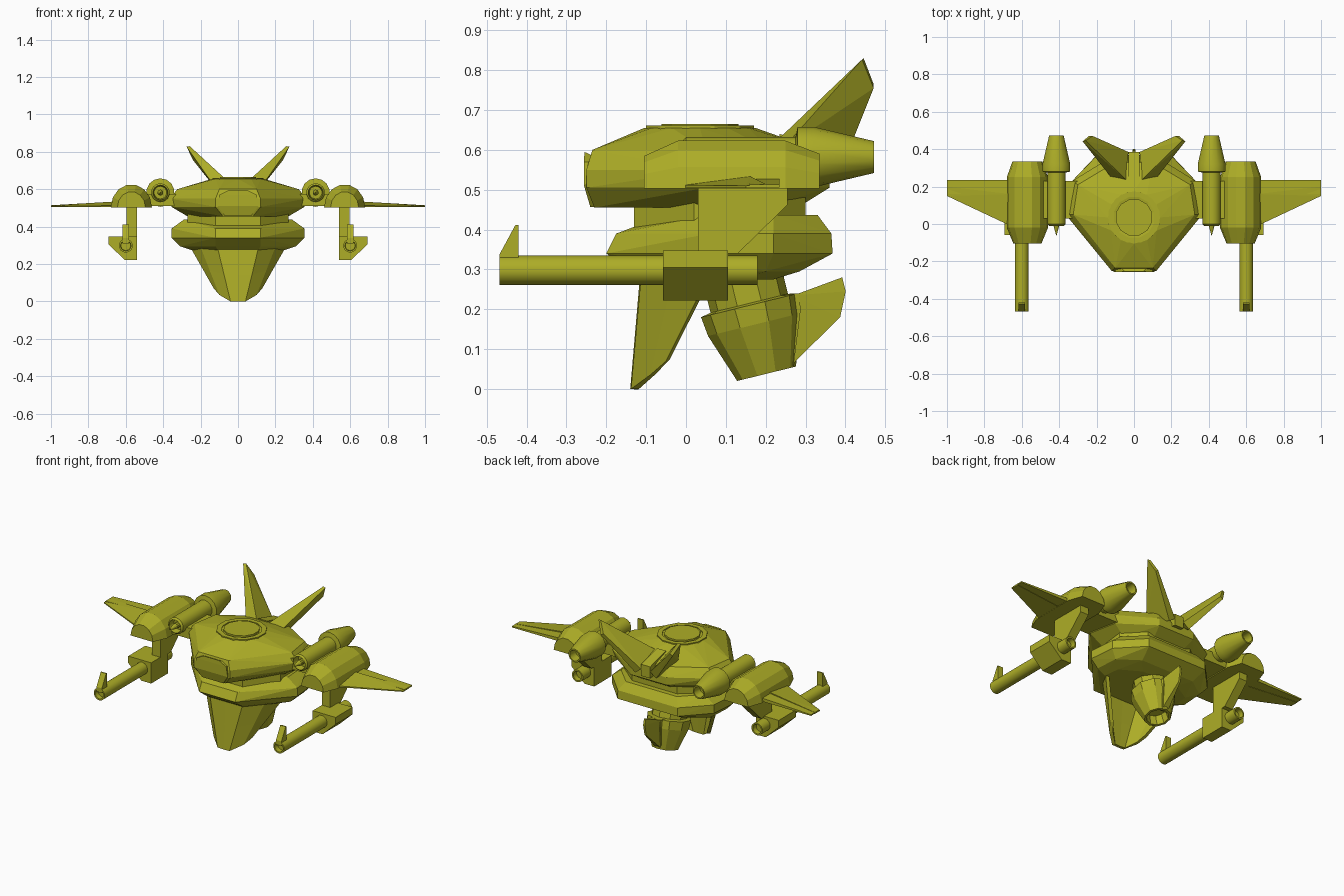
import bpy, bmesh, math
from mathutils import Matrix, Vector

if "Cube" in bpy.data.objects:
    bpy.data.objects.remove(bpy.data.objects["Cube"])

mat = bpy.data.materials.new("olive_paint")
mat.diffuse_color = (0.42, 0.42, 0.02, 1)
mat.use_nodes = True
mat.node_tree.nodes["Principled BSDF"].inputs["Base Color"].default_value = mat.diffuse_color


def finish(name, bm):
    bmesh.ops.remove_doubles(bm, verts=bm.verts, dist=1e-5)
    bmesh.ops.recalc_face_normals(bm, faces=bm.faces)
    me = bpy.data.meshes.new(name)
    bm.to_mesh(me)
    bm.free()
    ob = bpy.data.objects.new(name, me)
    bpy.context.collection.objects.link(ob)
    me.materials.append(mat)
    return ob


def hull(name, pts, both=False):
    """Convex solid around points; both=True adds the points mirrored in x."""
    bm = bmesh.new()
    for x, y, z in list(pts) + ([(-x, y, z) for x, y, z in pts] if both else []):
        bm.verts.new((x, y, z))
    bmesh.ops.remove_doubles(bm, verts=bm.verts, dist=1e-5)
    r = bmesh.ops.convex_hull(bm, input=bm.verts)
    junk = {v for v in r["geom_interior"] + r["geom_unused"] if isinstance(v, bmesh.types.BMVert)}
    bmesh.ops.delete(bm, geom=list(junk), context='VERTS')
    bmesh.ops.dissolve_limit(bm, angle_limit=0.02, verts=bm.verts, edges=bm.edges)
    return finish(name, bm)


def layers(rings):
    return [(x, y, z) for z, ring in rings for x, y in ring]


def lathe(name, profile, center, tilt, n=12, smooth=False):
    """Revolve (radius, height) pairs; tilt is the rotation of the axis about x."""
    bm = bmesh.new()
    M = Matrix.Translation(center) @ Matrix.Rotation(math.radians(tilt), 4, 'X')
    rows = []
    for r, h in profile:
        rows.append([bm.verts.new(M @ Vector((r * math.cos(2 * math.pi * (i + .5) / n),
                                              r * math.sin(2 * math.pi * (i + .5) / n), h)))
                     for i in range(n)])
    for a, b in zip(rows, rows[1:]):
        for i in range(n):
            j = (i + 1) % n
            bm.faces.new((a[i], a[j], b[j], b[i]))
    ob = finish(name, bm)
    if smooth:
        ob.data.shade_smooth()
        bpy.context.view_layer.objects.active = ob
        bpy.ops.object.select_all(action='DESELECT')
        ob.select_set(True)
        bpy.ops.object.shade_smooth_by_angle(angle=math.radians(35))
    return ob


def prism(name, yz, x0, x1):
    """Side outline extruded between two x positions (any outline)."""
    bm = bmesh.new()
    a = [bm.verts.new((x0, y, z)) for y, z in yz]
    b = [bm.verts.new((x1, y, z)) for y, z in yz]
    bm.faces.new(a)
    bm.faces.new(b)
    for i in range(len(a)):
        j = (i + 1) % len(a)
        bm.faces.new((a[i], a[j], b[j], b[i]))
    return finish(name, bm)


# Upper body: faceted shell rising to a round hatch rim
rim = [(.14 * math.cos(t * math.pi / 6), .035 + .14 * math.sin(t * math.pi / 6), .655) for t in range(12)]
hull("upper_body", rim + layers([
    (.60, [(.10, -.235), (.325, .05), (.30, .21), (.10, .33)]),
    (.55, [(.12, -.25), (.365, .05), (.33, .23), (.12, .36)]),
    (.505, [(.12, -.25), (.355, .05), (.32, .22), (.12, .36)]),
    (.455, [(.08, -.23), (.27, .05), (.24, .20), (.10, .28)])]), True)
lathe("top_hatch", [(0, .665), (.10, .665), (.10, .655), (.112, .657), (.112, .661), (.14, .661), (.14, .64), (0, .64)],
      (0, .035, 0), 0)
hull("nose_plate", [(.05, -.255, .595), (.10, -.256, .57), (.11, -.256, .51), (.07, -.24, .456),
                    (.10, -.2, .57), (.07, -.2, .46)], True)
hull("tail_spine", [(.03, .235, .64), (.03, .385, .60), (.03, .385, .53), (.03, .235, .55)], True)

# Neck and lower body
hull("neck", layers([(z, [(.12, -.13), (.27, .02), (.27, .2), (.15, .30)]) for z in (.40, .48)]), True)
hull("lower_body", layers([
    (.437, [(.10, -.05), (.29, .06), (.28, .22), (.17, .33)]),
    (.39, [(.12, -.175), (.355, .06), (.34, .22), (.20, .365)]),
    (.34, [(.12, -.20), (.355, .06), (.34, .22), (.20, .368)]),
    (.295, [(.12, -.14), (.31, .06), (.30, .2), (.18, .285)]),
    (.275, [(.11, -.11), (.25, .05), (.24, .15), (.12, .22)])]), True)

# Chin shield: bent plate wrapping back at the sides
bm = bmesh.new()
top = [(0, -.115, .29), (.11, -.112, .29), (.20, -.03, .29), (.255, .06, .29)]
low = [(0, -.14, .0), (.04, -.138, .0), (.10, -.09, .035), (.13, -.05, .07)]
rows = []
for k in (0, .5, 1):
    half = [Vector(a).lerp(Vector(b), k) for a, b in zip(top, low)]
    full = [Vector((-v.x, v.y, v.z)) for v in half[:0:-1]] + half
    rows.append([bm.verts.new(v) for v in full])
for a, b in zip(rows, rows[1:]):
    for i in range(len(a) - 1):
        bm.faces.new((a[i], a[i + 1], b[i + 1], b[i]))
shield = finish("chin_shield", bm)
sol = shield.modifiers.new("thickness", 'SOLIDIFY')
sol.thickness = .02
sol.offset = -1 if shield.data.polygons[2].normal.y < 0 else 1

# Belly thruster with its tail fin
lathe("belly_thruster", [(0, .1), (.10, .1), (.10, .005), (.126, 0), (.12, -.05), (.076, -.177), (.062, -.177),
                         (.055, -.12), (0, -.12)], (0, .16, .21), 13.8, 10)
hull("thruster_fin_mount", [(.045, .22, .235), (.03, .283, .24), (.03, .288, .20), (.025, .27, .057), (.03, .24, .06)], True)
hull("thruster_fin", [(.03, .27, .235), (.006, .392, .28), (.006, .401, .245), (.006, .387, .18), (.02, .265, .06)], True)

for s, side in ((1, "right"), (-1, "left")):
    def flip(pts):
        return [(s * x, y, z) for x, y, z in pts]

    # Canted tail fin
    hull(side + "_tail_fin", flip([
        (.04, .235, .63), (.115, .24, .60), (.03, .385, .57), (.07, .385, .54),
        (.275, .442, .827), (.258, .446, .83), (.222, .471, .765), (.24, .471, .755)]))

    # Inner engine with nozzle and intake spike
    cx = s * .415
    lathe(side + "_engine", [(0, .03), (.034, .03), (.04, -.01), (.05, 0), (.05, .275), (.076, .28), (.076, .32),
                             (.04, .472), (.032, .472), (.028, .42), (0, .42)], (cx, 0, .582), -90, 14, True)
    lathe(side + "_intake_spike", [(0, -.065), (.016, -.01), (.016, .04), (0, .04)], (cx, 0, .582), -90, 10)
    hull(side + "_engine_mount", flip([(x, y, z) for x in (.28, .50) for y in (.03, .23) for z in (.51, .575)]))

    # Outer half-round pod
    pod = []
    for y, r in ((-.105, .075), (-.02, .11), (.25, .11), (.335, .08)):
        for i in range(8):
            t = math.pi * i / 7
            pod.append((.57 + r * math.cos(t), y, .503 + 1.12 * r * math.sin(t)))
    hull(side + "_pod", flip(pod))

    # Wing with separate trailing flap
    hull(side + "_wing", flip([
        (.66, -.01, .504), (.66, -.01, .512), (.66, .16, .534), (.66, .16, .504),
        (1, .15, .504), (1, .15, .510), (1, .2, .514), (1, .2, .504)]))
    hull(side + "_wing_flap", flip([(x, y, z) for x, h in ((.66, .527), (1, .513))
                                    for y in (.16, .235) for z in (.506, h)]))

    # Gun pylon, box, barrel and front sight
    prism(side + "_gun_pylon", [(.03, .51), (.255, .51), (.255, .462), (.13, .34), (.03, .34)], s * .54, s * .595)
    hull(side + "_gun_box", flip([(x, y, z) for y in (-.058, .105) for x, z in
                                  ((.54, .347), (.693, .347), (.693, .305), (.605, .222), (.54, .222))]))
    lathe(side + "_gun_barrel", [(0, -.44), (.026, -.44), (.028, -.468), (.037, -.468), (.037, .18), (.028, .18),
                                 (.026, .15), (0, .15)], (s * .6, 0, .298), -90, 14, True)
    prism(side + "_gun_sight", [(-.468, .31), (-.468, .338), (-.428, .412), (-.421, .412), (-.421, .31)],
          s * .582, s * .618)
